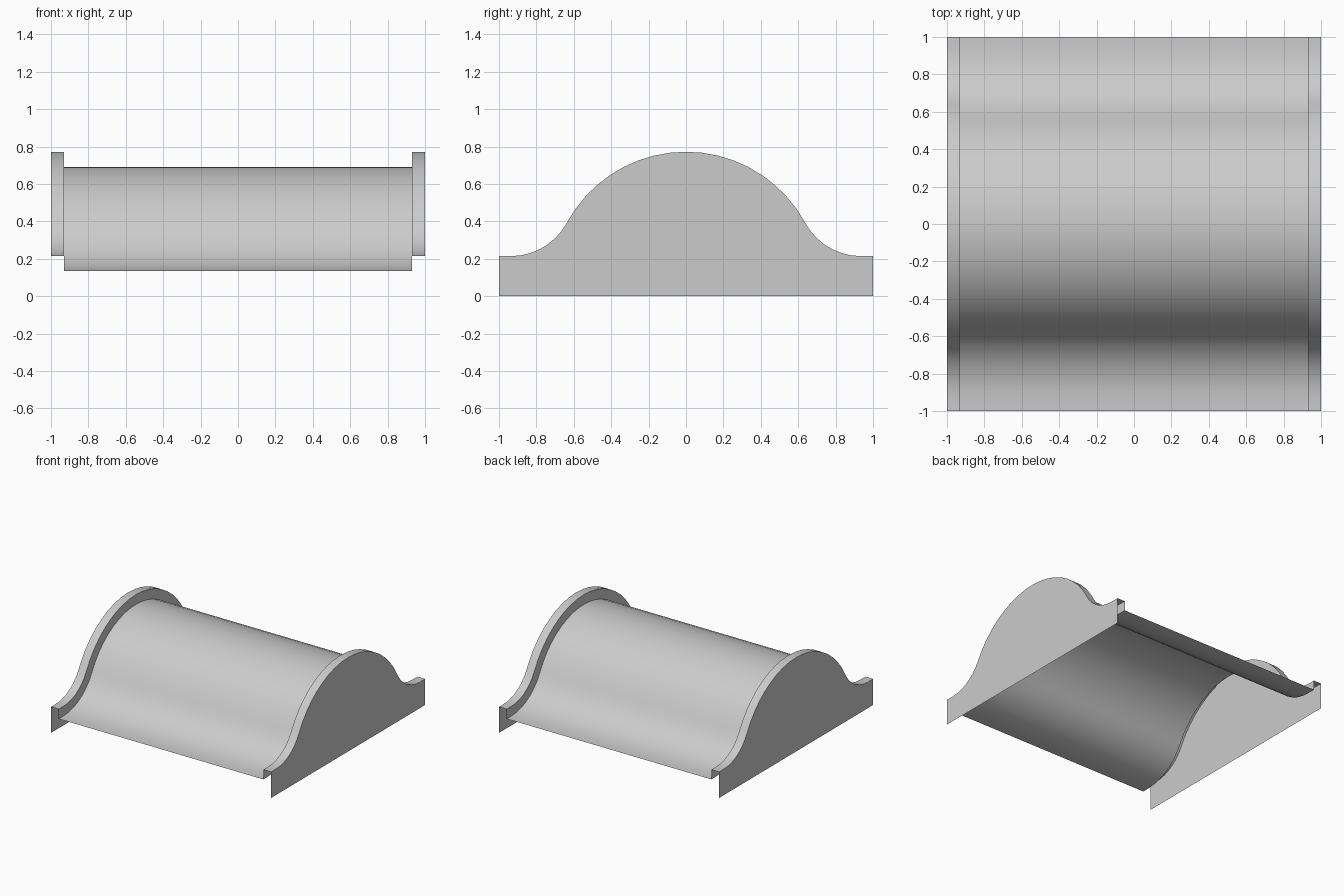
import bpy
import math

cube = bpy.data.objects.get("Cube")
if cube:
    bpy.data.objects.remove(cube, do_unlink=True)

# Overall dimensions
HALF = 1.0        # half width and half depth
INNER = 0.93      # inner edge of the raised end rims
DEPTH = 0.08      # how far the sheet sits below the rims
CROWN_R, CROWN_Z = 0.725, 0.047   # convex middle arc
FOOT_Y, FOOT_Z = 0.935, 0.552     # centre of the concave foot arcs
FOOT_R = math.hypot(FOOT_Y, FOOT_Z - CROWN_Z) - CROWN_R

grey = bpy.data.materials.new("plain_grey")
grey.use_nodes = True
colour = (0.6, 0.6, 0.6, 1.0)
grey.diffuse_color = colour
grey.node_tree.nodes["Principled BSDF"].inputs["Base Color"].default_value = colour


def bell_profile(offset, crown_steps=18, foot_steps=7):
    """Bell curve from back to front as (y, z), inset along its normal."""
    tangent = math.atan2(FOOT_Y, FOOT_Z - CROWN_Z)
    big, small = CROWN_R - offset, FOOT_R + offset
    half = []
    for i in range(crown_steps // 2 + 1):
        a = tangent * i / (crown_steps // 2)
        half.append((big * math.sin(a), CROWN_Z + big * math.cos(a)))
    for i in range(1, foot_steps + 1):
        a = tangent * (1 - i / foot_steps)
        half.append((FOOT_Y - small * math.sin(a), FOOT_Z - small * math.cos(a)))
    half.append((HALF, half[-1][1]))
    return [(-y, z) for y, z in reversed(half[1:])] + half


def place(profile, x):
    return [(x, y, z) for y, z in profile]


def loft(name, first, second):
    """Single-skin strip between two matching rows of points."""
    n = len(first)
    faces = [(i, i + 1, n + i + 1, n + i) for i in range(n - 1)]
    mesh = bpy.data.meshes.new(name)
    mesh.from_pydata(first + second, [], faces)
    mesh.materials.append(grey)
    obj = bpy.data.objects.new(name, mesh)
    bpy.context.collection.objects.link(obj)
    bpy.ops.object.select_all(action="DESELECT")
    obj.select_set(True)
    bpy.context.view_layer.objects.active = obj
    bpy.ops.object.shade_smooth_by_angle(angle=math.radians(30))
    return obj


rim = bell_profile(0.0)
sheet = bell_profile(DEPTH)
ground = [(y, 0.0) for y, z in rim]

# Curved sheet spanning between the ends
loft("curved_sheet", place(sheet, INNER), place(sheet, -INNER))

# Each end: outer panel, rim on top, and inner lip down to the sheet
for side, s in (("left", 1), ("right", -1)):
    rows = {
        "end_panel": (place(ground, s * HALF), place(rim, s * HALF)),
        "end_rim": (place(rim, s * HALF), place(rim, s * INNER)),
        "inner_lip": (place(rim, s * INNER), place(sheet, s * INNER)),
    }
    for part, pair in rows.items():
        loft(f"{side}_{part}", *(pair if s > 0 else pair[::-1]))
